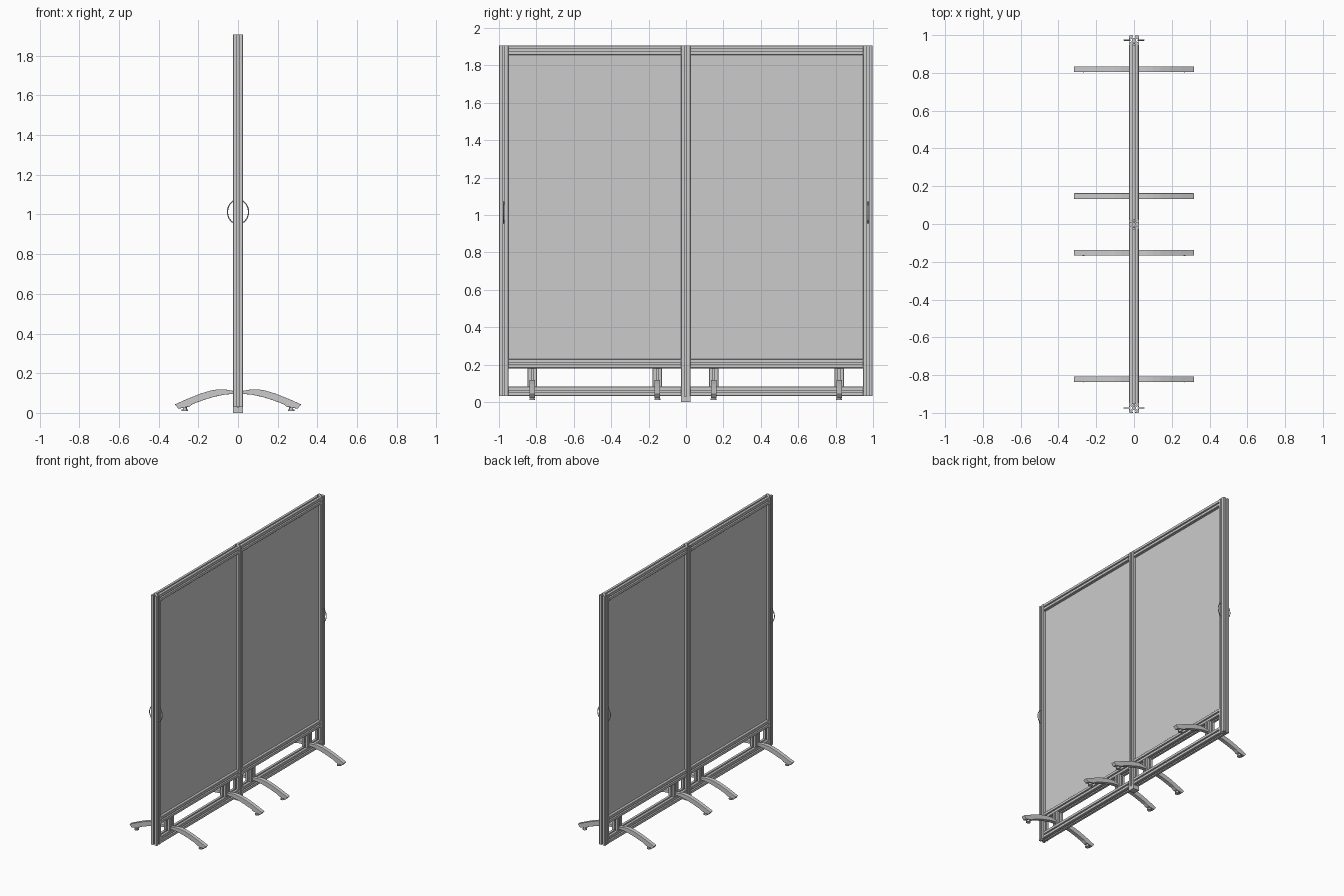
import bpy, bmesh, math
from mathutils import Vector

if "Cube" in bpy.data.objects:
    bpy.data.objects.remove(bpy.data.objects["Cube"])

H = 0.0255          # half width of the aluminium profile
TOP = 1.907


def make(name, bm):
    bmesh.ops.recalc_face_normals(bm, faces=bm.faces)
    me = bpy.data.meshes.new(name)
    bm.to_mesh(me)
    bm.free()
    ob = bpy.data.objects.new(name, me)
    bpy.context.collection.objects.link(ob)
    return ob


def extrude_outline(name, pts, vec):
    """Closed outline of 3D points pushed along vec."""
    bm = bmesh.new()
    face = bm.faces.new([bm.verts.new(p) for p in pts])
    res = bmesh.ops.extrude_face_region(bm, geom=[face], use_keep_orig=True)
    verts = [g for g in res["geom"] if isinstance(g, bmesh.types.BMVert)]
    bmesh.ops.translate(bm, verts=verts, vec=vec)
    return make(name, bm)


def slot_section():
    """Square section with chamfered corners and a T-slot on each side."""
    quarter = [(H, -H + 0.003), (H, -0.005), (H - 0.005, -0.005), (H - 0.005, -0.010),
               (H - 0.014, -0.006), (H - 0.014, 0.006), (H - 0.005, 0.010),
               (H - 0.005, 0.005), (H, 0.005), (H, H - 0.003)]
    pts = []
    for k in range(4):
        c, s = round(math.cos(k * math.pi / 2)), round(math.sin(k * math.pi / 2))
        pts += [(c * a - s * b, s * a + c * b) for a, b in quarter]
    return pts


SECTION = slot_section()


def post(name, y, z0, z1):
    extrude_outline(name, [(a, y + b, z0) for a, b in SECTION], (0, 0, z1 - z0))


def rail(name, z, y0, y1):
    extrude_outline(name, [(a, y0, z + b) for a, b in SECTION], (0, y1 - y0, 0))


def box(name, lo, hi):
    bm = bmesh.new()
    bmesh.ops.create_cube(bm, size=1)
    for v in bm.verts:
        v.co = Vector([(l + h) / 2 + c * (h - l) for l, h, c in zip(lo, hi, v.co)])
    return make(name, bm)


def cylinder(bm, x, y, z0, z1, r):
    res = bmesh.ops.create_cone(bm, cap_ends=True, segments=20, radius1=r, radius2=r, depth=z1 - z0)
    bmesh.ops.translate(bm, verts=res["verts"], vec=(x, y, (z0 + z1) / 2))


# Upright posts
OUT = 1 - H
MID = -0.002
post("left_post", -OUT, 0.032, TOP)
post("right_post", OUT - 0.002, 0.032, TOP)
post("centre_post", MID, 0.03, TOP)
box("centre_post_foot", (-H, MID - H, 0), (H, MID + H, 0.03))

# Two bays of rails, panel and short struts
bays = [("left", -OUT + H, MID - H), ("right", MID + H, OUT - 0.002 - H)]
for side, y0, y1 in bays:
    rail(side + "_top_rail", TOP - H, y0, y1)
    rail(side + "_middle_rail", 0.206, y0, y1)
    rail(side + "_bottom_rail", 0.058, y0, y1)
    box(side + "_panel", (-0.005, y0 - 0.012, 0.22), (0.005, y1 + 0.012, TOP - 2 * H + 0.012))

# Arched foot profile, one half, then mirrored
top = [(0.0, 0.104), (0.03, 0.112), (0.07, 0.119), (0.10, 0.119), (0.14, 0.112),
       (0.19, 0.097), (0.25, 0.073), (0.318, 0.043)]
under = [(0.300, 0.021), (0.245, 0.032), (0.225, 0.046), (0.17, 0.066), (0.12, 0.081),
         (0.07, 0.092), (0.03, 0.095), (0.0, 0.095)]
outline = top + under + [(-x, z) for x, z in under[-2::-1]] + [(-x, z) for x, z in top[:0:-1]]

for i, y in enumerate((-0.822, -0.153, 0.148, 0.819)):
    post(f"strut_{i}", y, 0.058 + H, 0.206 - H)
    foot = extrude_outline(f"foot_{i}", [(x, y - 0.015, z) for x, z in outline], (0, 0.03, 0))
    bev = foot.modifiers.new("soft_edge", "BEVEL")
    bev.width, bev.segments, bev.limit_method = 0.002, 2, 'ANGLE'
    bm = bmesh.new()
    for x in (-0.268, 0.268):
        cylinder(bm, x, y, 0.010, 0.018, 0.016)
        cylinder(bm, x, y, 0.018, 0.05, 0.010)
    make(f"levelling_pads_{i}", bm)

# Bow handles on both faces of the outer posts
for side, y in (("left", -0.975), ("right", 0.973)):
    for s, face in ((1, "front"), (-1, "back")):
        cu = bpy.data.curves.new(f"{side}_{face}_handle", 'CURVE')
        cu.dimensions = '3D'
        cu.bevel_depth = 0.003
        cu.bevel_resolution = 2
        cu.use_fill_caps = True
        sp = cu.splines.new('POLY')
        n = 21
        sp.points.add(n - 1)
        for k, p in enumerate(sp.points):
            a = math.radians(-68 + 136 * k / (n - 1))
            p.co = (s * 0.053 * math.cos(a), y, 1.013 + 0.061 * math.sin(a), 1)
        ob = bpy.data.objects.new(cu.name, cu)
        bpy.context.collection.objects.link(ob)
